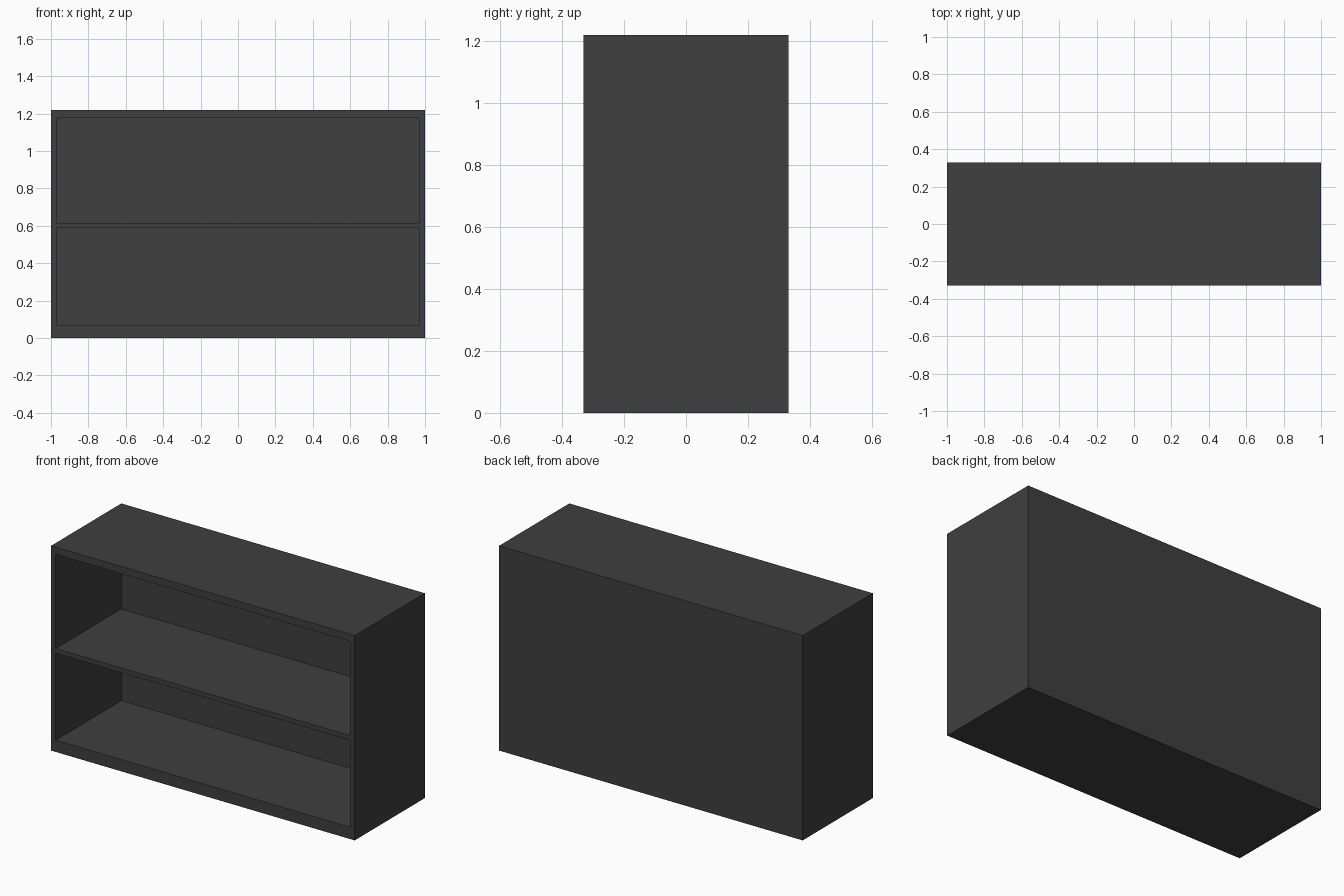
import bpy, bmesh
from mathutils import Vector

if "Cube" in bpy.data.objects:
    bpy.data.objects.remove(bpy.data.objects["Cube"])

W, D, H = 2.0, 0.66, 1.22            # outer width, depth, height
IN_X, IN_Z0, IN_Z1 = 0.97, 0.07, 1.177  # opening limits
BACK_Y = 0.288                       # inner face of the back panel

mat = bpy.data.materials.new("charcoal grey")
mat.diffuse_color = (0.05, 0.05, 0.05, 1)
mat.use_nodes = True
mat.node_tree.nodes["Principled BSDF"].inputs["Base Color"].default_value = mat.diffuse_color


def box(bm, x0, x1, y0, y1, z0, z1):
    """Axis-aligned box between the given limits."""
    verts = bmesh.ops.create_cube(bm, size=1)["verts"]
    for v in verts:
        v.co = Vector((x1 if v.co.x > 0 else x0,
                       y1 if v.co.y > 0 else y0,
                       z1 if v.co.z > 0 else z0))


def finish(bm, name):
    bmesh.ops.recalc_face_normals(bm, faces=bm.faces)
    mesh = bpy.data.meshes.new(name)
    bm.to_mesh(mesh)
    bm.free()
    mesh.materials.append(mat)
    obj = bpy.data.objects.new(name, mesh)
    bpy.context.collection.objects.link(obj)
    return obj


# Cabinet: outer box with its front face inset and pushed back
bm = bmesh.new()
box(bm, -W / 2, W / 2, -D / 2, D / 2, 0, H)
bm.normal_update()
front = min(bm.faces, key=lambda f: f.normal.y)
bmesh.ops.inset_region(bm, faces=[front], thickness=0.03)
for v in front.verts:
    v.co.x = IN_X if v.co.x > 0 else -IN_X
    v.co.z = IN_Z1 if v.co.z > H / 2 else IN_Z0
panel = bmesh.ops.extrude_discrete_faces(bm, faces=[front])["faces"][0]
for v in panel.verts:
    v.co.y = BACK_Y
finish(bm, "cabinet_body")

# Middle shelf, flush with the front frame
bm = bmesh.new()
box(bm, -IN_X, IN_X, -D / 2, BACK_Y, 0.588, 0.616)
finish(bm, "middle_shelf")
